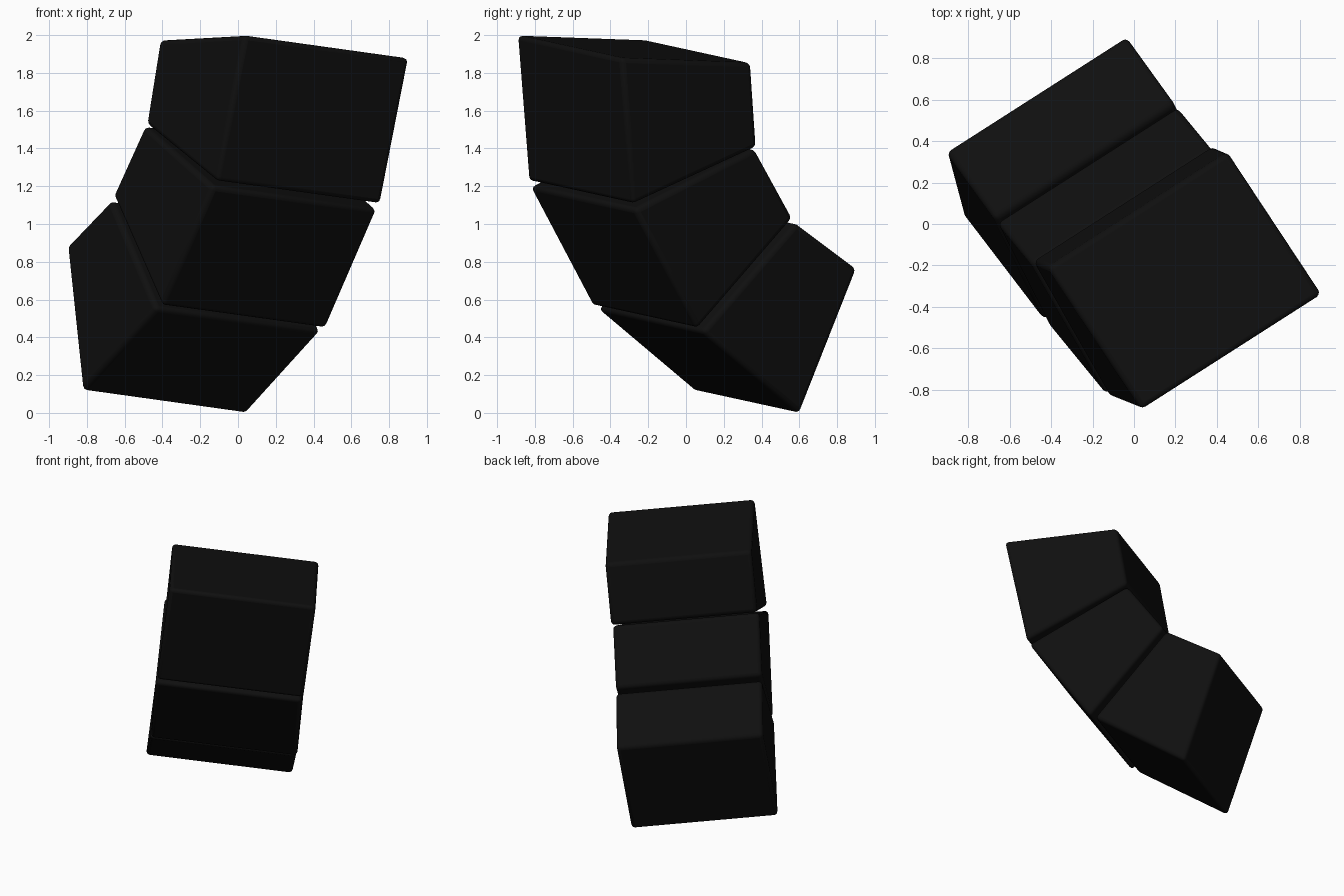
import bpy, bmesh, math
from mathutils import Vector

if "Cube" in bpy.data.objects:
    bpy.data.objects.remove(bpy.data.objects["Cube"])

# One near-black finish for every block
black = bpy.data.materials.new("near_black")
black.diffuse_color = (0.0048, 0.0048, 0.0048, 1)
black.use_nodes = True
black.node_tree.nodes["Principled BSDF"].inputs["Base Color"].default_value = black.diffuse_color

# Shared extrusion across the width of the folded stack
WIDTH = Vector((0.86, 0.55, -0.12))


def block(name, profile):
    """Four-sided profile extruded along WIDTH, with rounded edges."""
    bm = bmesh.new()
    near = [bm.verts.new(p) for p in profile]
    far = [bm.verts.new(Vector(p) + WIDTH) for p in profile]
    bm.faces.new(near)
    bm.faces.new(far[::-1])
    for i in range(4):
        j = (i + 1) % 4
        bm.faces.new((near[i], far[i], far[j], near[j]))
    bmesh.ops.recalc_face_normals(bm, faces=bm.faces)
    # slight outset makes up for the rounding of the corners
    centre = sum((v.co for v in bm.verts), Vector()) / 8
    for v in bm.verts:
        v.co = centre + (v.co - centre) * 1.013
    mesh = bpy.data.meshes.new(name)
    bm.to_mesh(mesh)
    bm.free()
    mesh.materials.append(black)
    ob = bpy.data.objects.new(name, mesh)
    bpy.context.collection.objects.link(ob)
    bevel = ob.modifiers.new("rounded_edges", "BEVEL")
    bevel.width = 0.026
    bevel.segments = 3
    bevel.limit_method = 'NONE'
    bpy.ops.object.select_all(action='DESELECT')
    ob.select_set(True)
    bpy.context.view_layer.objects.active = ob
    bpy.ops.object.shade_smooth_by_angle(angle=math.radians(35))
    # keep the bevel ahead of any smoothing
    return ob


# Profiles run: top front, top back, bottom back, bottom front
block("upper_block", [(0.04, -0.89, 1.995), (-0.41, -0.21, 1.97),
                      (-0.48, -0.18, 1.53), (-0.11, -0.83, 1.23)])
block("middle_block", [(-0.13, -0.82, 1.195), (-0.49, -0.19, 1.515),
                       (-0.655, 0.01, 1.15), (-0.40, -0.49, 0.57)])
block("lower_block", [(-0.43, -0.46, 0.55), (-0.67, 0.03, 1.12),
                      (-0.90, 0.35, 0.88), (-0.82, 0.05, 0.12)])
